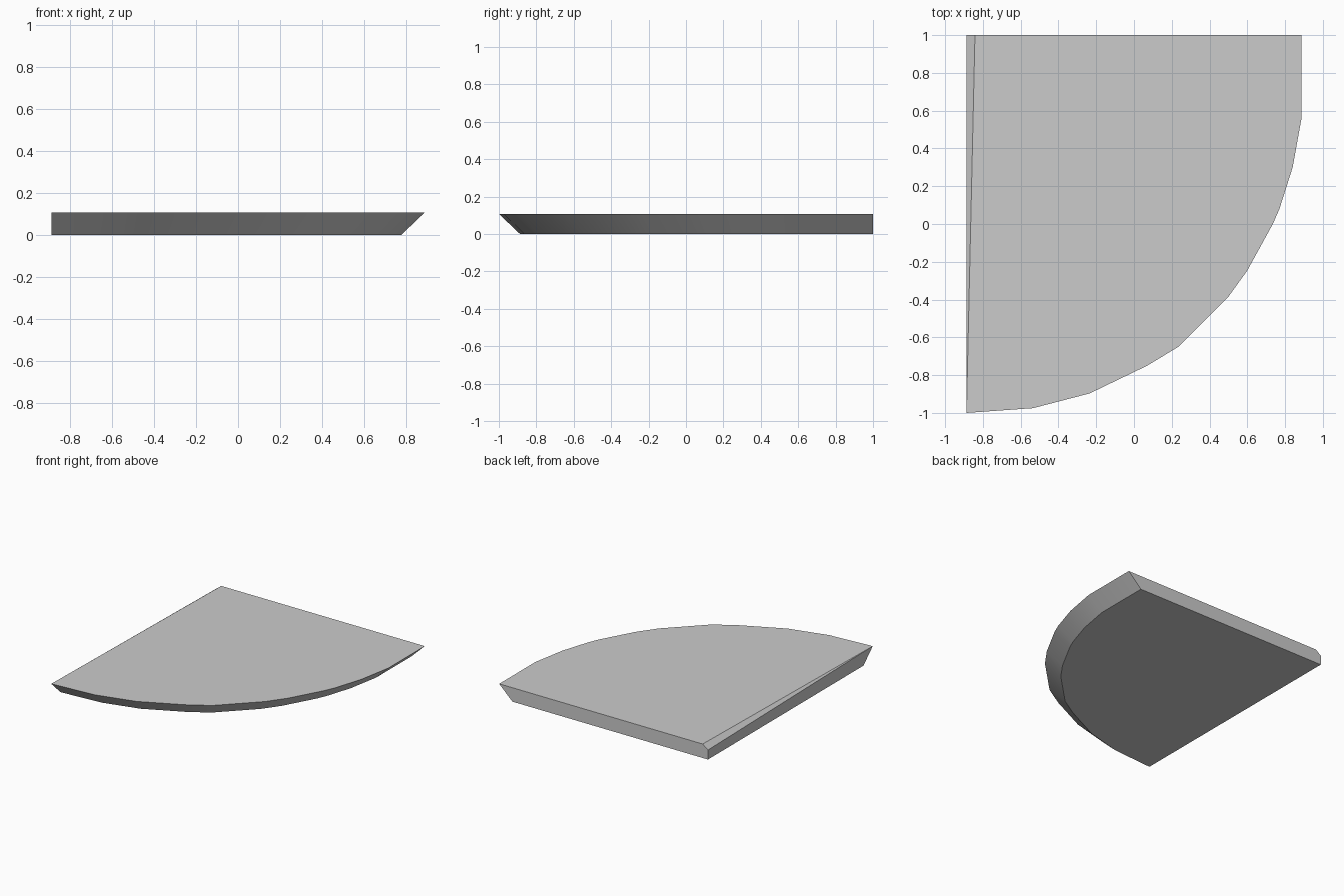
import bpy, bmesh
from mathutils import Vector

if "Cube" in bpy.data.objects:
    bpy.data.objects.remove(bpy.data.objects["Cube"])

HEIGHT = 0.107
BEVEL = 0.112
LEFT, BACK = -0.887, 1.0

# Curved rim of the top face, from front-left corner to back-right corner
rim = [Vector(p) for p in [
    (LEFT, -1.0), (-0.535, -0.975), (-0.235, -0.897), (0.07, -0.75),
    (0.235, -0.65), (0.50, -0.385), (0.60, -0.246), (0.735, 0.0),
    (0.77, 0.08), (0.84, 0.30), (0.887, 0.56), (0.887, BACK)]]


def inset(points, dist):
    """Mitred inward offset; the two ends slide along the straight sides."""
    normals = []
    for a, b in zip(points, points[1:]):
        d = (b - a).normalized()
        normals.append(Vector((-d.y, d.x)))
    result = [points[0] + Vector((0, dist / normals[0].y))]
    for p, n, m in zip(points[1:], normals, normals[1:]):
        result.append(p + (n + m) * dist / (1 + n.dot(m)))
    result.append(points[-1] + Vector((dist / normals[-1].x, 0)))
    return result


bm = bmesh.new()
top = [bm.verts.new((p.x, p.y, HEIGHT)) for p in rim]
bottom = [bm.verts.new((p.x, p.y, 0)) for p in inset(rim, BEVEL)]

# Back-left corner, with the small tapering cut along the left top edge
corner_low = bm.verts.new((LEFT, BACK, 0))
corner_mid = bm.verts.new((LEFT, BACK, HEIGHT - 0.034))
corner_top = bm.verts.new((LEFT + 0.045, BACK, HEIGHT))

# Undercut curved side
for i in range(len(rim) - 1):
    bm.faces.new((bottom[i], bottom[i + 1], top[i + 1], top[i]))

# Top, bottom, back, left and corner cut
bm.faces.new(top + [corner_top])
bm.faces.new([corner_low] + bottom[::-1])
bm.faces.new((bottom[-1], corner_low, corner_mid, corner_top, top[-1]))
bm.faces.new((corner_low, bottom[0], top[0], corner_mid))
bm.faces.new((corner_mid, top[0], corner_top))
bmesh.ops.recalc_face_normals(bm, faces=bm.faces)

mesh = bpy.data.meshes.new("corner_slab")
bm.to_mesh(mesh)
bm.free()
slab = bpy.data.objects.new("corner_slab", mesh)
bpy.context.collection.objects.link(slab)

# Smooth the curved side, keep the real edges sharp
bpy.context.view_layer.objects.active = slab
slab.select_set(True)
bpy.ops.object.shade_smooth_by_angle(angle=0.5)
